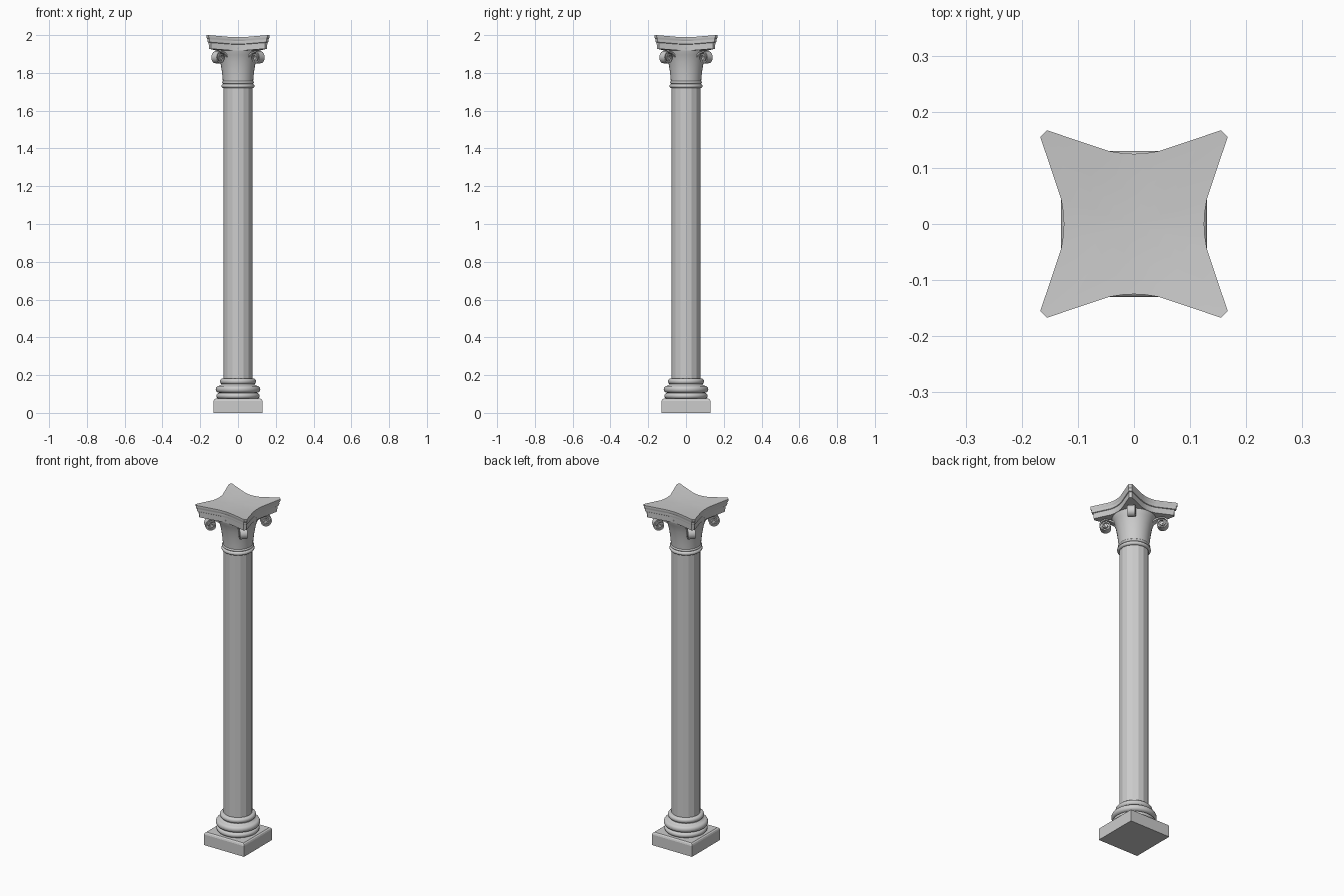
import bpy, bmesh, math
from mathutils import Vector

if "Cube" in bpy.data.objects:
    bpy.data.objects.remove(bpy.data.objects["Cube"])

stone = bpy.data.materials.new("pale_grey_stone")
stone.use_nodes = True
stone.diffuse_color = (0.6, 0.6, 0.6, 1)
stone.node_tree.nodes["Principled BSDF"].inputs["Base Color"].default_value = (0.6, 0.6, 0.6, 1)


def finish(bm, name, angle=None):
    """Turn a bmesh into a named stone object, smooth below the given angle."""
    bmesh.ops.recalc_face_normals(bm, faces=bm.faces)
    mesh = bpy.data.meshes.new(name)
    bm.to_mesh(mesh)
    bm.free()
    mesh.materials.append(stone)
    obj = bpy.data.objects.new(name, mesh)
    bpy.context.collection.objects.link(obj)
    if angle:
        bpy.ops.object.select_all(action='DESELECT')
        obj.select_set(True)
        bpy.context.view_layer.objects.active = obj
        bpy.ops.object.shade_smooth_by_angle(angle=math.radians(angle))
    return obj


def skin(bm, rings):
    """Bridge equal closed rings of points."""
    loops = [[bm.verts.new(p) for p in ring] for ring in rings]
    for a, b in zip(loops, loops[1:]):
        for i in range(len(a)):
            j = (i + 1) % len(a)
            bm.faces.new((a[i], a[j], b[j], b[i]))
    return loops


def turned(name, profile, sides=32, angle=35):
    """Revolve (radius, height) points about the z axis and cap both ends."""
    bm = bmesh.new()
    turn = [math.tau * i / sides for i in range(sides)]
    loops = skin(bm, [[(r * math.cos(t), r * math.sin(t), z) for t in turn] for r, z in profile])
    bm.faces.new(loops[0])
    bm.faces.new(loops[-1])
    return finish(bm, name, angle)


def roll(radius, bulge, low, high, steps=8):
    """Half-round moulding profile between two heights."""
    mid, half = (low + high) / 2, (high - low) / 2
    angles = [math.pi * (i / steps - 0.5) for i in range(steps + 1)]
    return [(radius + bulge * math.cos(a), mid + half * math.sin(a)) for a in angles]


# Square plinth with softened upper edges
bm = bmesh.new()
skirt = [(0.13, 0), (0.13, 0.062), (0.127, 0.07), (0.12, 0.075)]
loops = skin(bm, [[(x * w, y * w, z) for x, y in ((1, 1), (-1, 1), (-1, -1), (1, -1))] for w, z in skirt])
bm.faces.new(loops[0])
bm.faces.new(loops[-1])
finish(bm, "plinth")

# Round base mouldings
turned("base_mouldings",
       roll(0.100, 0.015, 0.075, 0.105) + roll(0.102, 0.016, 0.107, 0.143)
       + [(0.094, 0.146), (0.088, 0.152)] + roll(0.082, 0.014, 0.152, 0.182))

# Faceted shaft
turned("shaft", [(0.077, 0.17), (0.077, 1.73)], sides=16, angle=None)

# Neck ring and flaring bell of the capital
turned("neck_ring", roll(0.077, 0.011, 1.72, 1.742) + roll(0.076, 0.009, 1.742, 1.757))
turned("capital_bell", [(0.08, 1.75), (0.082, 1.78), (0.087, 1.82), (0.094, 1.86),
                        (0.104, 1.895), (0.115, 1.92), (0.117, 1.935)])

# Concave four-horned abacus, dished towards the middle
side = [(-0.155, -0.167), (-0.045, -0.13), (-0.02, -0.126), (0, -0.125),
        (0.02, -0.126), (0.045, -0.13), (0.155, -0.167)]
outline = []
for k in range(4):
    c, s = ((1, 0), (0, 1), (-1, 0), (0, -1))[k]
    outline += [(x * c - y * s, x * s + y * c) for x, y in side]


def dish(x, y, z):
    reach = math.hypot(x, y) / 0.228
    return (x, y, z - 0.015 * (1 - min(1, reach * reach)))


bm = bmesh.new()
layers = [(0.45, 1.93), (0.92, 1.93), (0.93, 1.962), (0.96, 1.964), (0.975, 1.975),
          (0.97, 1.98), (0.99, 1.985), (1, 1.992), (1, 2), (0.5, 2)]
loops = skin(bm, [[dish(x * w, y * w, z) for x, y in outline] for w, z in layers])
for loop, z in ((loops[0], 1.93), (loops[-1], 2)):
    hub = bm.verts.new(dish(0, 0, z))
    for i in range(len(loop)):
        bm.faces.new((loop[i], loop[(i + 1) % len(loop)], hub))
finish(bm, "abacus", 30)

# Corner scrolls: a spiral band around a round eye, hanging under each horn
TURNS, STEPS, CENTRE, HEIGHT = 1.75, 42, 0.147, 1.88


def place(corner, out, across, z):
    a = math.pi / 4 + corner * math.pi / 2
    return Vector((out * math.cos(a) - across * math.sin(a),
                   out * math.sin(a) + across * math.cos(a), z))


for k, label in enumerate(("back_left", "back_right", "front_right", "front_left")):
    path = [(0.09, 1.875, 0, -1), (0.10, 1.897, 0.5, -0.87), (0.12, 1.91, 0.3, -0.95)]
    band = [(o, z, o + nx * 0.008, z + nz * 0.008) for o, z, nx, nz in path]
    for i in range(STEPS + 1):
        t = math.pi / 2 - math.tau * TURNS * i / STEPS
        r = 0.036 - 0.024 * i / STEPS
        co, si = math.cos(t), math.sin(t)
        band.append((CENTRE + r * co, HEIGHT + r * si,
                     CENTRE + (r - 0.007) * co, HEIGHT + (r - 0.007) * si))
    bm = bmesh.new()
    half = 0.02
    loops = skin(bm, [[place(k, o, -half, z), place(k, o, half, z),
                       place(k, p, half, q), place(k, p, -half, q)] for o, z, p, q in band])
    bm.faces.new(loops[0])
    bm.faces.new(loops[-1])
    finish(bm, "scroll_" + label, 35)

    # Recessed web and eye of the scroll
    bm = bmesh.new()
    ring = [math.tau * i / 20 for i in range(20)]
    loops = skin(bm, [[place(k, CENTRE + r * math.cos(t), w, HEIGHT + r * math.sin(t)) for t in ring]
                      for r, w in ((0.008, -0.02), (0.008, -0.011), (0.026, -0.011),
                                   (0.026, 0.011), (0.008, 0.011), (0.008, 0.02))])
    bm.faces.new(loops[0])
    bm.faces.new(loops[-1])
    finish(bm, "scroll_eye_" + label, 35)
